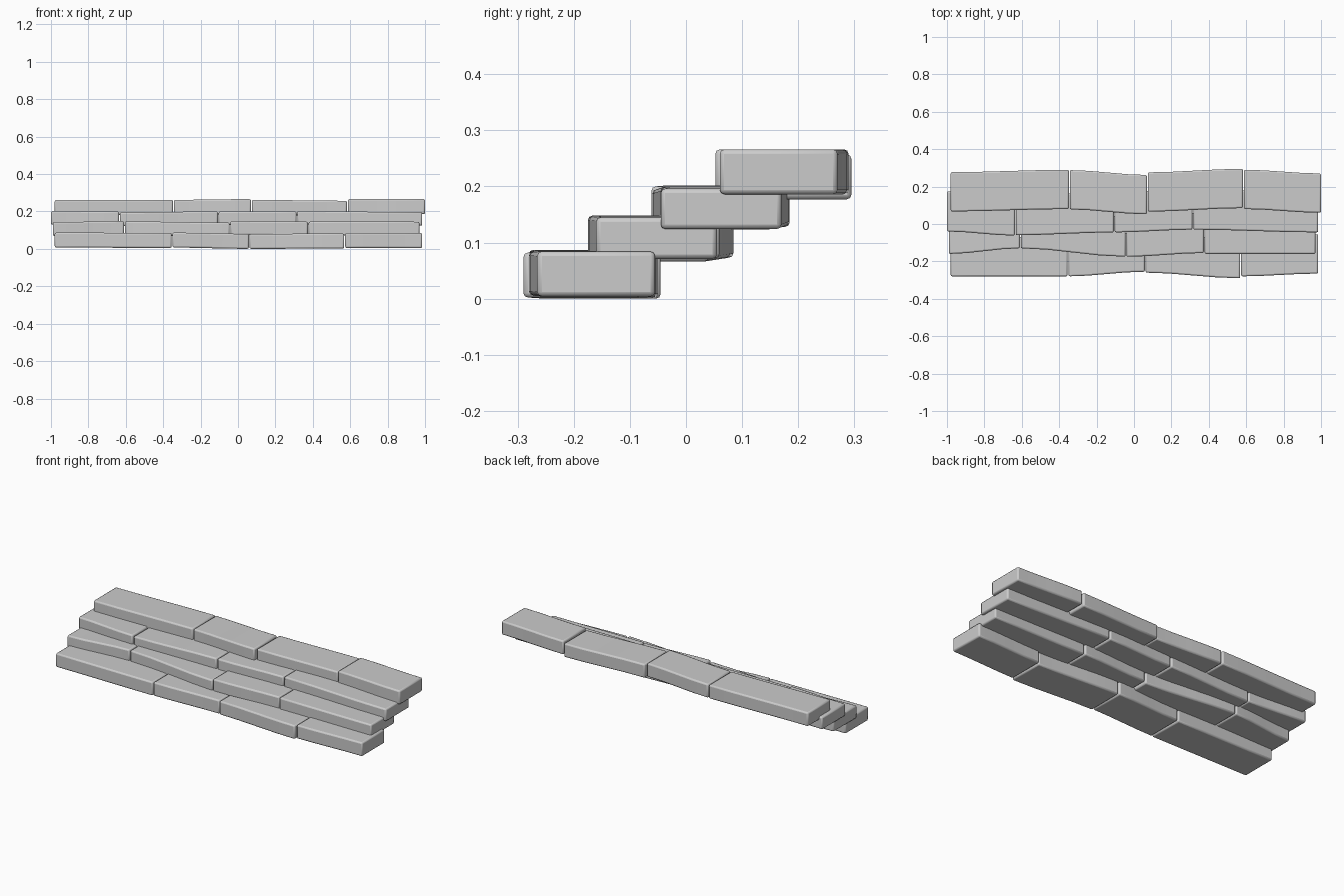
import bpy
import bmesh

if "Cube" in bpy.data.objects:
    bpy.data.objects.remove(bpy.data.objects["Cube"], do_unlink=True)

# Single stone colour
stone = bpy.data.materials.new("light grey stone")
stone.use_nodes = True
grey = (0.6, 0.6, 0.6, 1.0)
stone.diffuse_color = grey
stone.node_tree.nodes["Principled BSDF"].inputs["Base Color"].default_value = grey
stone.node_tree.nodes["Principled BSDF"].inputs["Roughness"].default_value = 0.8

SPANS = 4
BEVEL = 0.008


def ease(start, end, t):
    """Blend two values with a soft S curve."""
    return start + (end - start) * t * t * (3 - 2 * t)


def make_slab(name, slab, depth, height):
    """Loft a gently warped slab along x and round its edges."""
    left, right, front_a, front_b, top_a, top_b = slab
    bm = bmesh.new()
    rings = []
    for i in range(SPANS + 1):
        t = i / SPANS
        x = left + (right - left) * t
        front = ease(front_a, front_b, t)
        top = ease(top_a, top_b, t)
        back, base = front + depth, top - height
        section = [(front, base), (back, base), (back, top), (front, top)]
        rings.append([bm.verts.new((x, y, z)) for y, z in section])
    for a, b in zip(rings, rings[1:]):
        for k in range(4):
            n = (k + 1) % 4
            bm.faces.new((a[k], a[n], b[n], b[k]))
    bm.faces.new(rings[0])
    bm.faces.new(rings[-1])
    bmesh.ops.recalc_face_normals(bm, faces=bm.faces)
    mesh = bpy.data.meshes.new(name)
    bm.to_mesh(mesh)
    bm.free()
    mesh.materials.append(stone)
    obj = bpy.data.objects.new(name, mesh)
    bpy.context.collection.objects.link(obj)

    # Rounded arrises
    bevel = obj.modifiers.new("rounded edges", "BEVEL")
    bevel.width = BEVEL
    bevel.segments = 2
    bevel.limit_method = "ANGLE"
    bevel.angle_limit = 0.8

    bpy.ops.object.select_all(action="DESELECT")
    obj.select_set(True)
    bpy.context.view_layer.objects.active = obj
    bpy.ops.object.shade_smooth_by_angle(angle=0.6)


# Each slab: left x, right x, front y at both ends, top z at both ends
bottom_step = [
    (-.98, -.355, -.28, -.28, .087, .085),
    (-.35, .058, -.28, -.255, .087, .08),
    (.062, .568, -.26, -.29, .08, .082),
    (.573, .985, -.28, -.265, .085, .084),
]
second_step = [
    (-.99, -.61, -.16, -.13, .143, .148),
    (-.605, -.045, -.13, -.175, .147, .14),
    (-.04, .373, -.175, -.155, .148, .146),
    (.378, .97, -.16, -.16, .146, .145),
]
third_step = [
    (-1, -.637, -.04, -.062, .202, .2),
    (-.632, -.108, -.06, -.045, .195, .2),
    (-.103, .312, -.045, -.03, .2, .2),
    (.317, .985, -.03, -.045, .202, .196),
]
top_step = [
    (-.98, -.348, .067, .08, .262, .262),
    (-.343, .069, .078, .052, .262, .266),
    (.074, .582, .066, .085, .262, .257),
    (.588, 1, .08, .06, .266, .266),
]

# Courses with their slab depth and thickness
courses = [
    ("bottom_step", bottom_step, .21, .08),
    ("second_step", second_step, .215, .074),
    ("third_step", third_step, .215, .072),
    ("top_step", top_step, .21, .08),
]
for course_name, slabs, depth, height in courses:
    for number, slab in enumerate(slabs, start=1):
        make_slab(f"{course_name}_slab_{number}", slab, depth, height)
